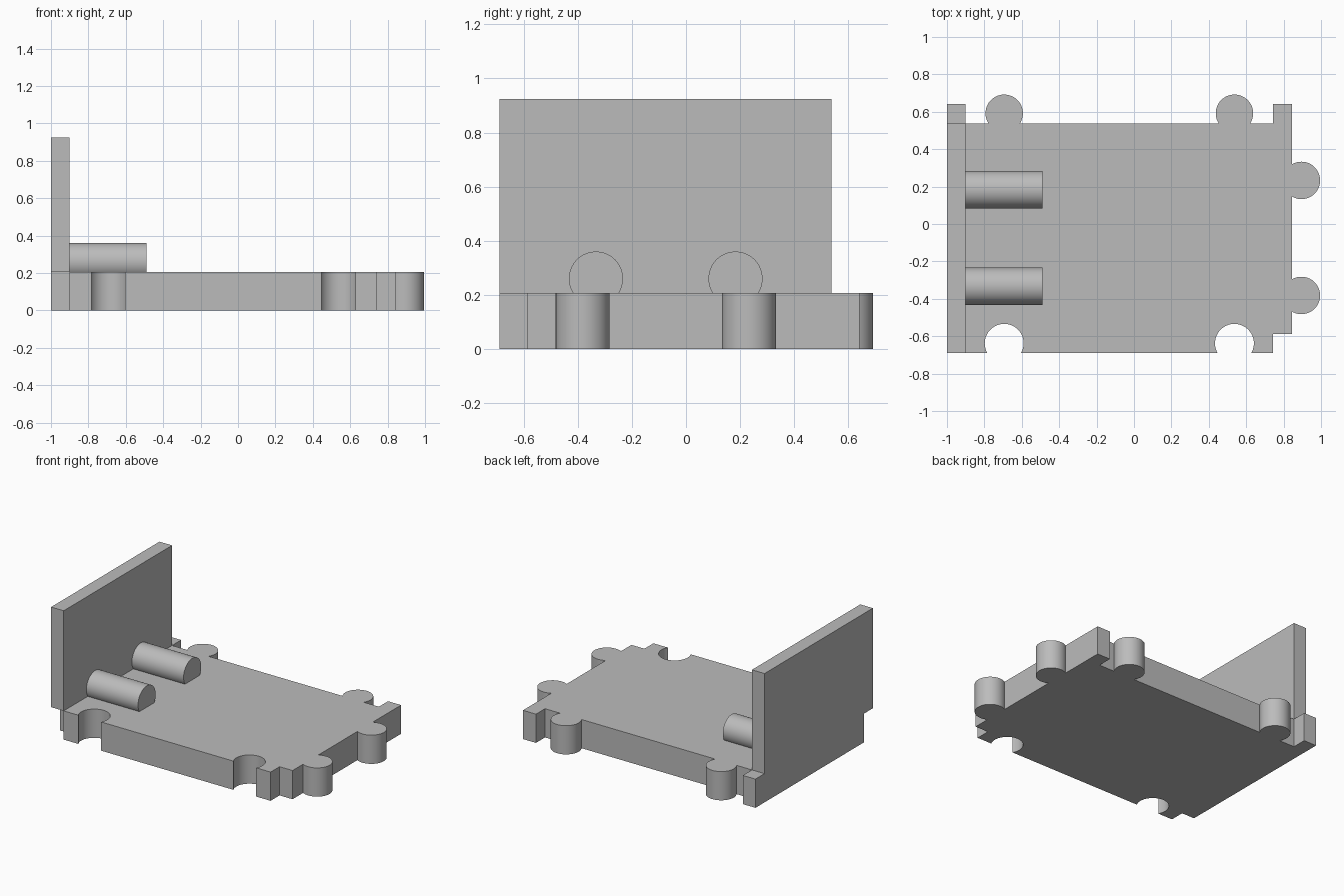
import bpy, bmesh
from math import sin, cos, pi, radians
from mathutils import Matrix, Vector

cube = bpy.data.objects.get("Cube")
if cube:
    bpy.data.objects.remove(cube, do_unlink=True)

grey = bpy.data.materials.new("light_grey")
grey.use_nodes = True
colour = (0.5, 0.5, 0.5, 1)
grey.diffuse_color = colour
grey.node_tree.nodes["Principled BSDF"].inputs["Base Color"].default_value = colour

BASE_TOP, WALL_TOP = 0.206, 0.924
LEFT, WALL_IN = -1.0, -0.9
FRONT, BACK = -0.69, 0.538
STRIP_FRONT, STRIP_BACK = -0.588, 0.641
STRIP_IN, STRIP_OUT = 0.742, 0.845
JOINT_X = (-0.694, 0.537)
JOINT_Y = (-0.382, 0.233)


def finish(name, bm):
    bmesh.ops.recalc_face_normals(bm, faces=bm.faces)
    mesh = bpy.data.meshes.new(name)
    bm.to_mesh(mesh)
    bm.free()
    mesh.materials.append(grey)
    obj = bpy.data.objects.new(name, mesh)
    bpy.context.collection.objects.link(obj)
    bpy.ops.object.select_all(action='DESELECT')
    obj.select_set(True)
    bpy.context.view_layer.objects.active = obj
    bpy.ops.object.shade_smooth_by_angle(angle=radians(30))
    return obj


def prism(name, outline, bottom, top):
    bm = bmesh.new()
    face = bm.faces.new([bm.verts.new((x, y, bottom)) for x, y in outline])
    ext = bmesh.ops.extrude_face_region(bm, geom=[face], use_keep_orig=True)
    moved = [v for v in ext["geom"] if isinstance(v, bmesh.types.BMVert)]
    bmesh.ops.translate(bm, verts=moved, vec=(0, 0, top - bottom))
    return finish(name, bm)


def lobe(cx, cy, r, facing, half, turn=1, steps=40):
    """Points of a round jigsaw joint; turn is 1 for a tab, -1 for a socket."""
    angles = [radians(facing + turn * half * (2 * i / steps - 1)) for i in range(steps + 1)]
    return [(cx + r * cos(a), cy + r * sin(a)) for a in angles]


# Jigsaw base: sockets in front, tabs on the right and back, offset end strips
outline = [(LEFT, STRIP_FRONT), (WALL_IN, STRIP_FRONT), (WALL_IN, FRONT)]
for x in JOINT_X:
    outline += lobe(x, -0.638, 0.104, 90, 120, -1)
outline += [(STRIP_IN, FRONT), (STRIP_IN, STRIP_FRONT), (STRIP_OUT, STRIP_FRONT)]
for y in JOINT_Y:
    outline += lobe(0.895, y, 0.104 - 0.004, 0, 120)
outline += [(STRIP_OUT, STRIP_BACK), (STRIP_IN, STRIP_BACK), (STRIP_IN, BACK)]
for x in reversed(JOINT_X):
    outline += lobe(x, 0.592, 0.1, 90, 122.7)
outline += [(WALL_IN, BACK), (WALL_IN, STRIP_BACK), (LEFT, STRIP_BACK)]
prism("jigsaw_base", outline, 0, BASE_TOP)

# Upright wall along the left edge
prism("side_wall", [(LEFT, FRONT), (WALL_IN, FRONT), (WALL_IN, BACK), (LEFT, BACK)],
      BASE_TOP, WALL_TOP)

# Round pegs reaching inward from the wall, sunk into the base
PEG_END, PEG_Z = -0.49, 0.26
for name, y in (("front_peg", -0.333), ("back_peg", 0.183)):
    bm = bmesh.new()
    place = Matrix.Translation(((WALL_IN + PEG_END) / 2, y, PEG_Z)) @ Matrix.Rotation(pi / 2, 4, 'Y')
    bmesh.ops.create_cone(bm, cap_ends=True, segments=64, radius1=0.1, radius2=0.1,
                          depth=PEG_END - WALL_IN, matrix=place)
    finish(name, bm)
